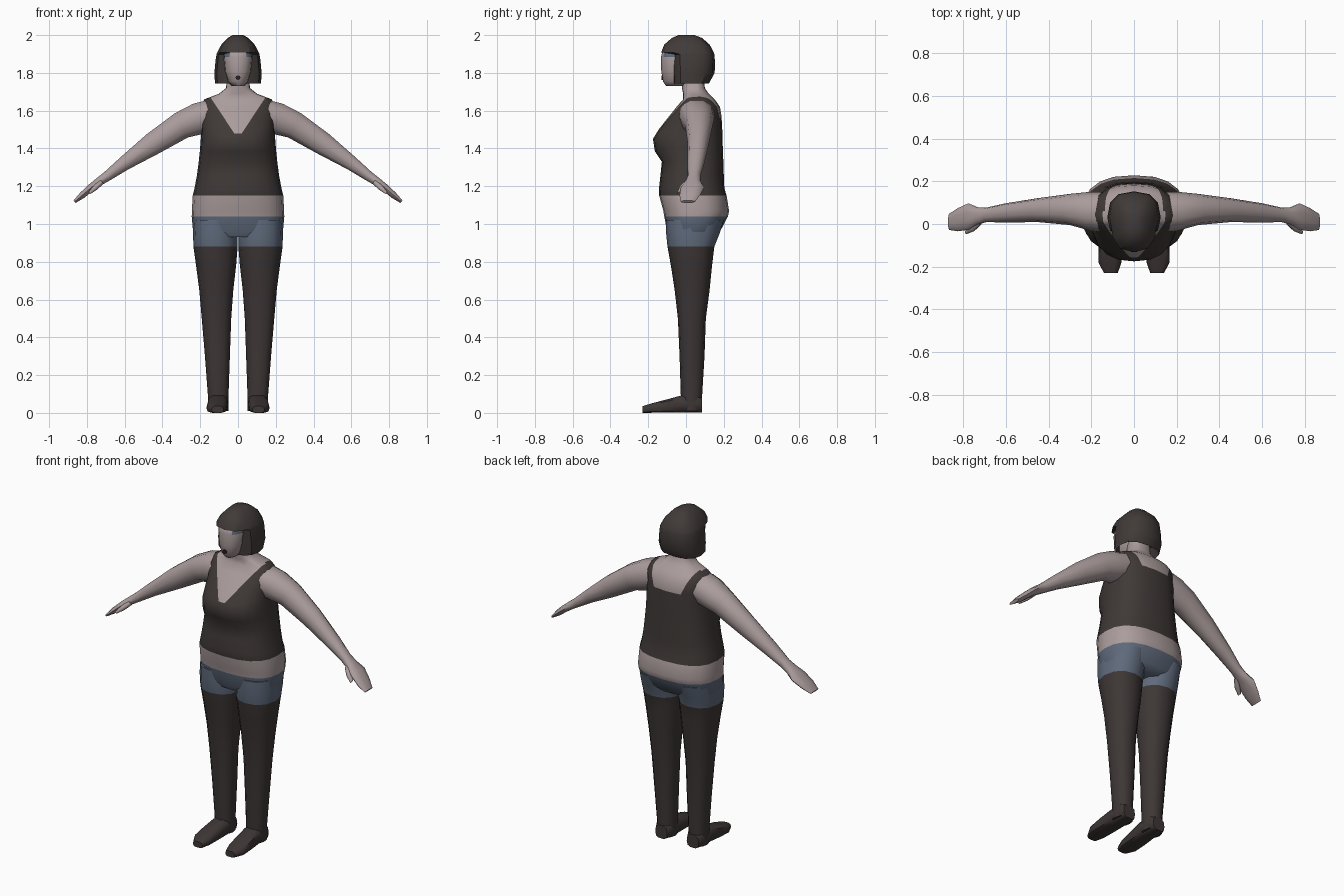
import bpy, bmesh, math
from mathutils import Vector

if "Cube" in bpy.data.objects:
    bpy.data.objects.remove(bpy.data.objects["Cube"])


def material(name, r, g, b):
    m = bpy.data.materials.new(name)
    m.diffuse_color = (r, g, b, 1)
    m.use_nodes = True
    m.node_tree.nodes["Principled BSDF"].inputs["Base Color"].default_value = m.diffuse_color
    return m


SKIN = material("skin", 0.41, 0.335, 0.335)
SHIRT = material("shirt_charcoal", 0.050, 0.041, 0.038)
DENIM = material("denim_blue", 0.115, 0.145, 0.20)
LEGGING = material("legging_charcoal", 0.047, 0.038, 0.036)
HAIR = material("hair_dark", 0.052, 0.043, 0.040)
LIPS = material("lips_dark", 0.03, 0.014, 0.016)


def ring(center, u, v, ru, rv_pos, rv_neg, n, e):
    """Superellipse ring; the two v radii may differ."""
    pts = []
    for i in range(n):
        a = 2 * math.pi * i / n
        c, s = round(math.cos(a), 6), round(math.sin(a), 6)
        x = math.copysign(abs(c) ** e, c) * ru
        y = math.copysign(abs(s) ** e, s) * (rv_pos if s > 0 else rv_neg)
        pts.append(center + u * x + v * y)
    return pts


def loft(name, rings, mats, pick=None, mirror=False, cuts=(), angle=50):
    """Skin a list of rings, slice along paint borders, colour by rule."""
    bm = bmesh.new()
    loops = [[bm.verts.new(p) for p in r] for r in rings]
    n = len(loops[0])
    for a, b in zip(loops, loops[1:]):
        for i in range(n):
            j = (i + 1) % n
            bm.faces.new((a[i], a[j], b[j], b[i]))
    bm.faces.new(loops[0][::-1])
    bm.faces.new(loops[-1])
    bmesh.ops.recalc_face_normals(bm, faces=bm.faces[:])
    for co, no, region in cuts:
        fs = [f for f in bm.faces if region(f.calc_center_median())]
        geom = set(fs)
        for f in fs:
            geom.update(f.edges)
            geom.update(f.verts)
        bmesh.ops.bisect_plane(bm, geom=list(geom), dist=1e-4,
                               plane_co=co, plane_no=no)
    if pick:
        for f in bm.faces:
            f.material_index = pick(f.calc_center_median())
    me = bpy.data.meshes.new(name)
    bm.to_mesh(me)
    bm.free()
    for m in mats:
        me.materials.append(m)
    ob = bpy.data.objects.new(name, me)
    bpy.context.collection.objects.link(ob)
    if mirror:
        ob.modifiers.new("mirror", 'MIRROR')
    bpy.ops.object.select_all(action='DESELECT')
    bpy.context.view_layer.objects.active = ob
    ob.select_set(True)
    bpy.ops.object.shade_smooth_by_angle(angle=math.radians(angle))
    return ob


X, Y, Z = Vector((1, 0, 0)), Vector((0, 1, 0)), Vector((0, 0, 1))


def level(z, hw, yf, yb, yc, n, e, xc=0):
    """Horizontal ring from half width, front y and back y."""
    return ring(Vector((xc, yc, z)), X, Y, hw, yb - yc, yc - yf, n, e)


# Torso: hips, bare waist, tank top, shoulders and neck
torso = [(0.93, .215, -.085, .15), (0.96, .238, -.10, .18), (1.04, .245, -.115, .222),
         (1.07, .244, -.12, .228), (1.15, .24, -.142, .215), (1.19, .23, -.143, .203),
         (1.26, .217, -.135, .20), (1.33, .208, -.128, .198), (1.385, .202, -.165, .195),
         (1.45, .197, -.175, .194), (1.50, .195, -.145, .192), (1.57, .195, -.09, .188),
         (1.62, .198, -.05, .18), (1.66, .178, -.015, .152), (1.69, .10, -.015, .12),
         (1.72, .063, -.022, .10), (1.80, .058, -.02, .09)]


def torso_colour(c):
    if c.z < 1.04:
        return 2
    if c.z < 1.15:
        return 0
    x = abs(c.x)
    if c.y < .06:                                   # V neck
        return 0 if x < .02 + .66 * (c.z - 1.48) and c.z > 1.48 else 1
    return 0 if c.z > 1.56 and x < .09 + .4 * (c.z - 1.56) else 1


upper = lambda c: c.z > 1.44
front = lambda c: c.z > 1.44 and c.y < .06
back = lambda c: c.z > 1.53 and c.y > .06
cuts = [((0, .06, 0), Y, upper), ((0, 0, 1.48), Z, front), ((0, 0, 1.56), Z, back)]
for s in (1, -1):
    cuts.append(((s * .02, 0, 1.48), Vector((s, 0, -.66)), front))
    cuts.append(((s * .09, 0, 1.56), Vector((s, 0, -.4)), back))
loft("torso", [level(*r, .04, 20, .8) for r in torso], [SKIN, SHIRT, DENIM],
     torso_colour, cuts=cuts, angle=60)

# Legs: leggings below short denim cuffs
legs = [(0.01, .105, .054, -.02, .085), (0.10, .105, .055, -.028, .086),
        (0.30, .109, .066, -.034, .098), (0.50, .114, .078, -.043, .105),
        (0.65, .115, .090, -.06, .125), (0.78, .116, .106, -.08, .138),
        (0.88, .119, .117, -.098, .15), (0.95, .120, .118, -.105, .178),
        (1.02, .121, .115, -.105, .20)]
loft("legs", [level(z, hw, yf, yb, .025, 12, .88, xc) for z, xc, hw, yf, yb in legs],
     [LEGGING, DENIM], lambda c: int(c.z > .88), mirror=True)

# Feet: low wedges from heel to toe
feet = [(.086, .105, .04, .08), (.06, .105, .053, .10), (-.02, .105, .054, .095),
        (-.10, .11, .056, .073), (-.18, .113, .054, .052), (-.23, .108, .032, .036)]
loft("feet", [ring(Vector((xc, y, h * .45)), X, Z, hw, h * .55, h * .45, 10, .65)
              for y, xc, hw, h in feet], [LEGGING], mirror=True)


def limb(name, path):
    """Tube in the xz plane: x, y, z, thickness radius, depth radius."""
    pts = [Vector(p[:3]) for p in path]
    rings = []
    for i, p in enumerate(path):
        t = pts[min(i + 1, len(pts) - 1)] - pts[max(i - 1, 0)]
        nrm = Vector((-t.z, 0, t.x)).normalized()
        rings.append(ring(pts[i], Y, nrm, p[4], p[3], p[3], 10, .9))
    return loft(name, rings, [SKIN], mirror=True)


# Arms with flat mitten hands, and thumbs
limb("arms", [(.15, .055, 1.575, .085, .095), (.21, .06, 1.557, .088, .09),
              (.30, .068, 1.522, .076, .073), (.45, .065, 1.425, .063, .056),
              (.60, .052, 1.322, .040, .045), (.69, .043, 1.255, .028, .034),
              (.73, .038, 1.228, .024, .040), (.775, .035, 1.195, .021, .062),
              (.825, .02, 1.152, .018, .054), (.865, .01, 1.118, .009, .038)])
limb("thumbs", [(.72, .015, 1.225, .014, .02), (.752, -.015, 1.195, .015, .02),
                (.785, -.038, 1.165, .008, .010)])

# Head with a shaded brow line under the fringe
head = [(1.73, .032, -.105, .0), (1.755, .056, -.122, .05), (1.81, .073, -.131, .08),
        (1.885, .080, -.132, .09), (1.912, .076, -.126, .09), (1.95, .055, -.08, .07)]
loft("head", [level(*r, -.03, 12, .85) for r in head], [SKIN, DENIM],
     lambda c: int(c.z > 1.885 and abs(c.x) > .03))

# Mouth: thin disc on the chin
loft("mouth", [ring(Vector((0, y, 1.775)), X, Z, .013, .012, .012, 8, 1)
               for y in (-.131, -.124)], [LIPS])

# Bob hair: hollow underside, side curtains and overhanging fringe
hair = [(1.81, .10, -.05, .10), (1.745, .122, -.07, .122), (1.80, .125, -.072, .152),
        (1.865, .119, -.075, .153), (1.898, .114, -.078, .15), (1.908, .110, -.132, .147),
        (1.95, .088, -.115, .125), (1.985, .055, -.075, .085), (2.0, .028, -.04, .045)]
loft("hair", [level(*r, .03, 12, .78) for r in hair], [HAIR], angle=35)
